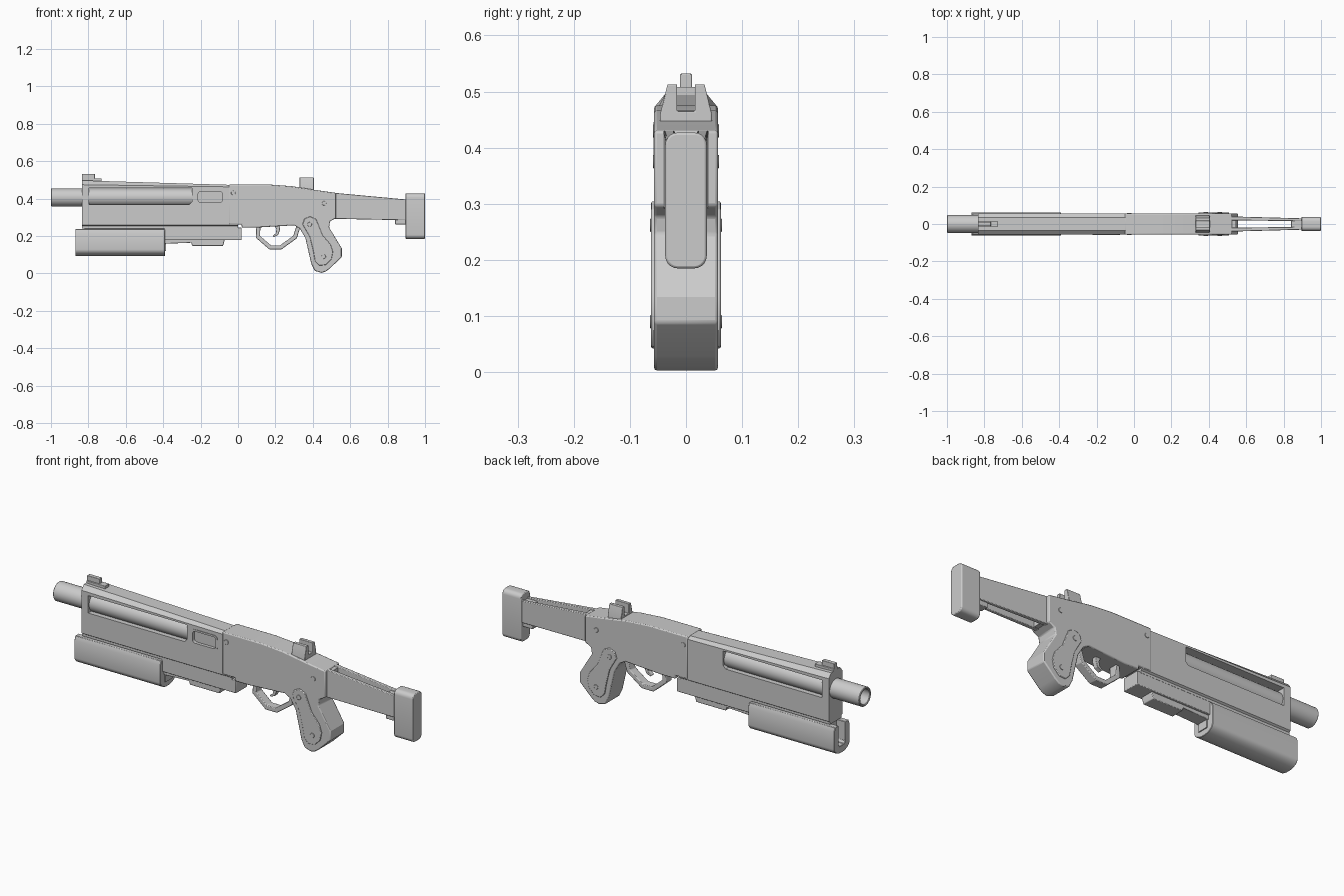
import bpy, bmesh, math
from mathutils import Vector

if "Cube" in bpy.data.objects:
    bpy.data.objects.remove(bpy.data.objects["Cube"])


def loft(name, rings, bevel=0.0, seg=2, closed=False):
    """Skin a list of equal-length point rings; cap the ends unless closed."""
    bm = bmesh.new()
    vs = [[bm.verts.new(p) for p in r] for r in rings]
    n, m = len(rings[0]), len(rings)
    for i in range(m if closed else m - 1):
        a, b = vs[i], vs[(i + 1) % m]
        for k in range(n):
            bm.faces.new((a[k], a[(k + 1) % n], b[(k + 1) % n], b[k]))
    if not closed:
        bm.faces.new(vs[0])
        bm.faces.new(vs[-1][::-1])
    bmesh.ops.recalc_face_normals(bm, faces=bm.faces)
    me = bpy.data.meshes.new(name)
    bm.to_mesh(me)
    bm.free()
    ob = bpy.data.objects.new(name, me)
    bpy.context.collection.objects.link(ob)
    if bevel:
        md = ob.modifiers.new("Bevel", 'BEVEL')
        md.width, md.segments, md.limit_method = bevel, seg, 'ANGLE'
        md.angle_limit = math.radians(35)
    return ob


def side(name, pts, y0, y1, bevel=0.0, seg=2):
    """Extrude an (x, z) outline across y."""
    return loft(name, [[(x, y, z) for x, z in pts] for y in (y0, y1)], bevel, seg)


def along(name, pts, x0, x1, bevel=0.0, seg=2):
    """Extrude a (y, z) cross-section along x."""
    return loft(name, [[(x, y, z) for y, z in pts] for x in (x0, x1)], bevel, seg)


def rect(a0, a1, b0, b1):
    return [(a0, b0), (a1, b0), (a1, b1), (a0, b1)]


def rrect(a0, a1, b0, b1, r, n=5):
    out = []
    for i, (cx, cz) in enumerate([(a1 - r, b1 - r), (a0 + r, b1 - r),
                                  (a0 + r, b0 + r), (a1 - r, b0 + r)]):
        for k in range(n + 1):
            t = math.pi / 2 * (i + k / n)
            out.append((cx + r * math.cos(t), cz + r * math.sin(t)))
    return out


def circle(ca, cb, r, n=32):
    return [(ca + r * math.cos(2 * math.pi * k / n),
             cb + r * math.sin(2 * math.pi * k / n)) for k in range(n)]


def mirrored(half):
    return half + [(-y, z) for y, z in reversed(half)]


def cut(ob, cutter):
    md = ob.modifiers.new("Cut", 'BOOLEAN')
    md.object, md.operation, md.solver = cutter, 'DIFFERENCE', 'EXACT'
    dg = bpy.context.evaluated_depsgraph_get()
    me = bpy.data.meshes.new_from_object(ob.evaluated_get(dg))
    ob.modifiers.clear()
    ob.data = me
    bpy.data.objects.remove(cutter)


# Hollow barrel
c, R, r = (0, 0.406), 0.048, 0.037
loft("barrel", [[(x, y, z) for y, z in circle(*c, rad)] for x, rad in
                ((-0.7, R * 0.7), (-0.7, r), (-0.997, r), (-1.0, r + 0.003),
                 (-1.0, R - 0.003), (-0.997, R), (-0.235, R), (-0.235, R * 0.7))])

# Front housing with tapered top, side windows and ejection port
def housing_ring(x, shoulder, top):
    sec = mirrored([(0.046, 0.24), (0.046, 0.252), (0.055, 0.258),
                    (0.055, shoulder), (0.036, top)])
    return [(x, y, z) for y, z in sec]

front = loft("front_housing", [housing_ring(-0.835, 0.474, 0.497),
                               housing_ring(0.0, 0.462, 0.472)])
cut(front, side("window_cutter", [(-0.797, 0.369), (-0.26, 0.369), (-0.246, 0.383),
                                  (-0.246, 0.457), (-0.797, 0.457)], -0.1, 0.1))
cut(front, side("port_cutter", rrect(-0.222, -0.075, 0.369, 0.446, 0.02), -0.1, -0.042))

# Ejection port rim
rim_o, rim_i = (rrect(-0.222, -0.075, 0.369, 0.446, 0.02),
                rrect(-0.213, -0.084, 0.378, 0.437, 0.014))
loft("port_rim", [[(x, y, z) for x, z in p] for p, y in
                  ((rim_o, -0.04), (rim_o, -0.058), (rim_i, -0.058), (rim_i, -0.04))],
     closed=True)

# Rear receiver and pistol grip in one outline
side("receiver_and_grip", [
    (-0.048, 0.475), (0.17, 0.475), (0.29, 0.466), (0.42, 0.445), (0.525, 0.43),
    (0.525, 0.296), (0.492, 0.278), (0.487, 0.246), (0.555, 0.134), (0.555, 0.088),
    (0.492, 0.027), (0.47, 0.01), (0.445, 0.003), (0.41, 0.014), (0.392, 0.05), (0.36, 0.19),
    (0.33, 0.24), (0.3, 0.257), (0.1, 0.245), (0.02, 0.245), (0.02, 0.262),
    (-0.048, 0.262)], -0.057, 0.057, 0.005)

# Grip panels, pins
panel = [(0.345, 0.262), (0.355, 0.292), (0.385, 0.305), (0.418, 0.29), (0.432, 0.255),
         (0.452, 0.205), (0.495, 0.155), (0.508, 0.115), (0.5, 0.075), (0.47, 0.045),
         (0.435, 0.042), (0.412, 0.065), (0.402, 0.12), (0.384, 0.195)]
for s, tag in ((-1, "right"), (1, "left")):
    side("grip_panel_" + tag, panel, s * 0.05, s * 0.062, 0.003)
    for i, (x, z, d) in enumerate(((-0.025, 0.43, 0.059), (0.46, 0.375, 0.059),
                                   (0.383, 0.262, 0.064), (0.458, 0.09, 0.064))):
        side(f"pin_{tag}_{i}", circle(x, z, 0.012, 16), s * 0.05, s * d, 0.001, 1)

# Fore-end: rounded channel, open at the top
arc = [(0.062 * math.sin(t), 0.128 - 0.037 * math.cos(t))
       for t in [math.pi / 2 * k / 8 for k in range(1, 9)]]
outer = arc + [(0.062, 0.215), (0.054, 0.236), (0.027, 0.236), (0.027, 0.14), (0.018, 0.128)]
along("fore_end", mirrored(outer), -0.87, -0.39, 0.002, 1)
along("fore_end_core", rect(-0.028, 0.028, 0.12, 0.245), -0.82, -0.385)

# Under-rail blocks
along("under_block", rect(-0.045, 0.045, 0.178, 0.245), -0.395, 0.02, 0.003)
side("under_rail", [(-0.395, 0.158), (-0.25, 0.164), (-0.245, 0.147), (-0.08, 0.147),
                    (-0.072, 0.175), (-0.072, 0.19), (-0.395, 0.19)], -0.034, 0.034, 0.003)

# Trigger guard swept along a bent path
path = [Vector(p) for p in ((0.11, 0.265), (0.106, 0.196), (0.172, 0.139),
                            (0.228, 0.139), (0.305, 0.194), (0.326, 0.262))]
rings = []
for i, p in enumerate(path):
    a = (p - path[i - 1]).normalized() if i else (path[1] - p).normalized()
    b = (path[i + 1] - p).normalized() if i < len(path) - 1 else a
    n = Vector((-(a + b).y, (a + b).x)).normalized()
    h = 0.011 / max(n.dot(Vector((-a.y, a.x))), 0.5)
    u, v = p + n * h, p - n * h
    rings.append([(u.x, -0.022, u.y), (u.x, 0.022, u.y), (v.x, 0.022, v.y), (v.x, -0.022, v.y)])
loft("trigger_guard", rings, 0.003)
side("trigger", [(0.19, 0.27), (0.205, 0.235), (0.203, 0.215), (0.185, 0.2), (0.192, 0.194),
                 (0.215, 0.206), (0.224, 0.232), (0.225, 0.27)], -0.012, 0.012, 0.002)

# Sights
side("front_sight_base", rect(-0.835, -0.73, 0.465, 0.508), -0.017, 0.017, 0.002)
side("front_sight_blade", rect(-0.835, -0.765, 0.48, 0.532), -0.0105, 0.0105, 0.002)
along("rear_sight", mirrored([(0.046, 0.435), (0.046, 0.46), (0.033, 0.513),
                              (0.016, 0.513), (0.016, 0.465)]), 0.33, 0.405, 0.002)

# Skeleton stock: two tapered plates, joining block and butt pad
def plate_ring(x, yi, yo, zb, zt, s):
    return [(x, s * yi, zb), (x, s * yo, zb), (x, s * yo, zt), (x, s * yi, zt)]

for s, tag in ((-1, "right"), (1, "left")):
    loft("stock_plate_" + tag, [plate_ring(0.5, 0.02, 0.041, 0.292, 0.432, s),
                                plate_ring(0.91, 0.015, 0.03, 0.284, 0.394, s)], 0.003)
along("stock_block", rect(-0.022, 0.022, 0.262, 0.39), 0.84, 0.91, 0.003)
along("stock_socket", rect(-0.03, 0.03, 0.295, 0.425), 0.5, 0.545)
along("butt_pad", rrect(-0.037, 0.037, 0.185, 0.427, 0.022), 0.895, 1.0, 0.004)

# Smooth rounded faces, keep hard edges
for ob in bpy.context.scene.objects:
    ob.select_set(True)
    bpy.context.view_layer.objects.active = ob
bpy.ops.object.shade_smooth_by_angle(angle=math.radians(30))
